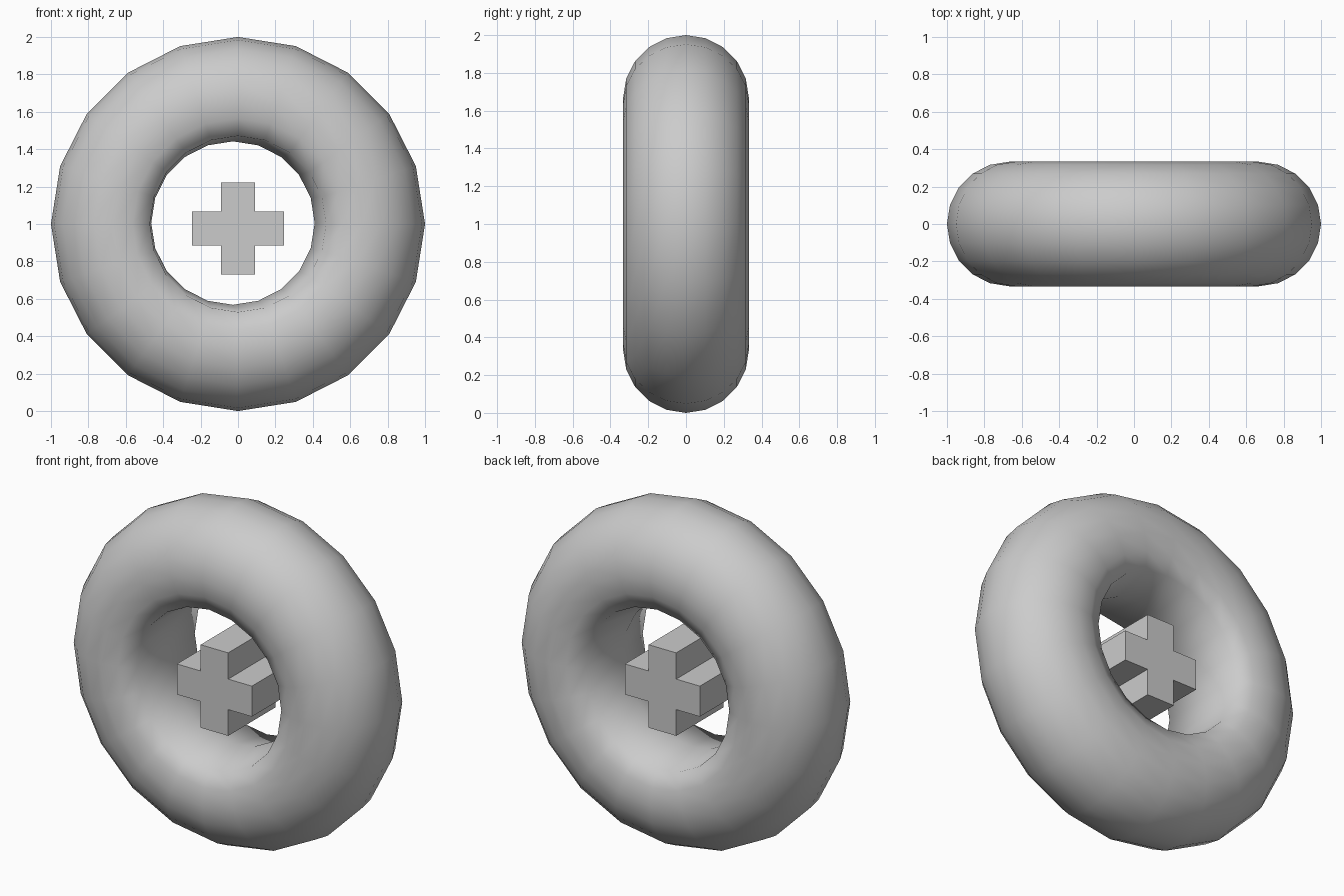
import bpy, bmesh
from math import sin, cos, pi

if "Cube" in bpy.data.objects:
    bpy.data.objects.remove(bpy.data.objects["Cube"])

N = 20            # sides around the ring
MAJOR, MINOR = 0.667, 0.333


def add_object(name, bm):
    bmesh.ops.recalc_face_normals(bm, faces=bm.faces)
    mesh = bpy.data.meshes.new(name)
    bm.to_mesh(mesh)
    bm.free()
    ob = bpy.data.objects.new(name, mesh)
    bpy.context.collection.objects.link(ob)
    return ob


# Ring: round profile cut open on its inner side, closed by a shallow wall
def loop(bm, r, y, cx=0.0, cz=1.0):
    return [bm.verts.new((cx + r * cos(2 * pi * i / N), y,
                          cz + r * sin(2 * pi * i / N))) for i in range(N)]


bm = bmesh.new()
loops = []
for k in range(-7, 8):
    a = k * pi / 10
    loops.append(loop(bm, MAJOR + MINOR * cos(a), MINOR * sin(a)))
# slightly off-centre middle of the inner wall
loops.append(loop(bm, 0.437, 0.0, -0.027, 1.005))
for a, b in zip(loops, loops[1:] + loops[:1]):
    for i in range(N):
        j = (i + 1) % N
        bm.faces.new((a[i], a[j], b[j], b[i]))
ring = add_object("ring", bm)
for p in ring.data.polygons:
    p.use_smooth = True

# Hub: plus-shaped bar through the middle of the hole
W, L, D = 0.09, 0.245, 0.22
outline = [(W, W), (W, L), (-W, L), (-W, W), (-L, W), (-L, -W),
           (-W, -W), (-W, -L), (W, -L), (W, -W), (L, -W), (L, W)]
bm = bmesh.new()
face = bm.faces.new([bm.verts.new((x, -D, 0.976 + z)) for x, z in outline])
ext = bmesh.ops.extrude_face_region(bm, geom=[face], use_keep_orig=True)
bmesh.ops.translate(bm, vec=(0, 2 * D, 0),
                    verts=[v for v in ext["geom"] if isinstance(v, bmesh.types.BMVert)])
add_object("cross_hub", bm)
